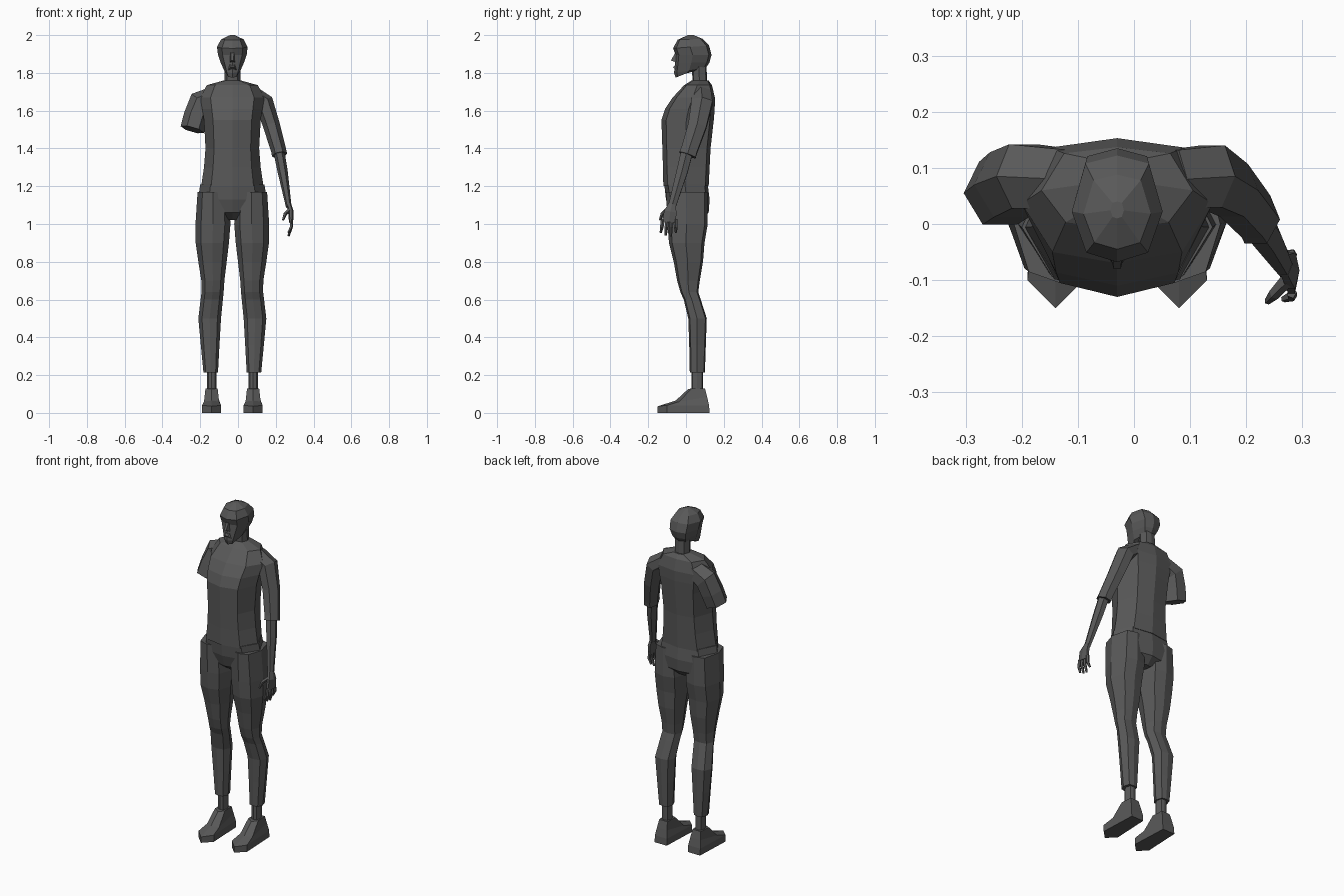
import bpy, bmesh, math
from mathutils import Vector

CX = -0.03  # body centre line

grey = bpy.data.materials.new("dark_grey")
grey.diffuse_color = (0.1, 0.1, 0.1, 1)

# half of an eight-point body section: front ridge round to back ridge
HALF = [(0, -1), (.68, -.82), (1, -.05), (.7, .85), (0, 1)]
SECTION = HALF + [(-x, y) for x, y in HALF[3:0:-1]]


def loft(name, rings):
    """Skin a list of equal rings and cap both ends."""
    bm = bmesh.new()
    rows = [[bm.verts.new(p) for p in ring] for ring in rings]
    n = len(rows[0])
    for a, b in zip(rows, rows[1:]):
        for i in range(n):
            j = (i + 1) % n
            bm.faces.new((a[i], a[j], b[j], b[i]))
    bm.faces.new(rows[0])
    bm.faces.new(rows[-1])
    bmesh.ops.recalc_face_normals(bm, faces=bm.faces)
    me = bpy.data.meshes.new(name)
    bm.to_mesh(me)
    bm.free()
    me.materials.append(grey)
    ob = bpy.data.objects.new(name, me)
    bpy.context.collection.objects.link(ob)
    return ob


def section(cx, hx, yf, yb, zf, zb=None):
    """Body section; front and back heights may differ."""
    zb = zf if zb is None else zb
    mix = lambda a, b, t: a + (b - a) * (t + 1) / 2
    return [(cx + hx * x, mix(yf, yb, y), mix(zf, zb, y)) for x, y in SECTION]


def tube(name, pts, n=6):
    """Limb along points (x, y, z, radius sideways, radius front to back)."""
    rings = []
    for i, p in enumerate(pts):
        a, b = pts[max(i - 1, 0)], pts[min(i + 1, len(pts) - 1)]
        t = (Vector(b[:3]) - Vector(a[:3])).normalized()
        u = t.cross(Vector((0, 1, 0))).normalized()
        v = t.cross(u)
        rings.append([Vector(p[:3]) + u * p[3] * math.cos(k * math.tau / n)
                      + v * p[4] * math.sin(k * math.tau / n) for k in range(n)])
    return loft(name, rings)


# shirt body: height, half width, front, back
loft("shirt", [section(CX, hx, yf, yb, z) for z, hx, yf, yb in [
    (1.20, .165, -.12, .12), (1.30, .150, -.122, .125), (1.40, .142, -.125, .13),
    (1.55, .150, -.13, .147), (1.61, .160, -.11, .152), (1.67, .170, -.07, .153),
    (1.735, .135, -.01, .137), (1.76, .045, .03, .12)]])

# hips of the trousers
loft("trouser_hips", [section(CX, hx, yf, yb, z) for z, hx, yf, yb in [
    (1.21, .17, -.115, .115), (1.13, .182, -.106, .125),
    (1.06, .13, -.085, .12), (1.02, .03, -.03, .08)]])

# legs and feet on both sides
LEG = [  # height, inner and outer offset, front, back
    (1.17, .02, .184, -.105, .115), (1.0, .010, .195, -.098, .115),
    (.90, .018, .194, -.09, .098), (.80, .03, .18, -.065, .09),
    (.70, .042, .164, -.047, .073), (.64, .046, .163, -.03, .065),
    (.60, .05, .168, -.012, .078), (.50, .06, .18, .012, .11),
    (.36, .068, .167, .017, .105), (.215, .076, .153, .02, .1)]
FOOT = [  # toe tip, side and heel points as (half width, y, z)
    [(0, -.15, 0), (.05, -.1, 0), (.04, .125, 0)],
    [(0, -.15, .035), (.05, -.1, .04), (.04, .122, .04)],
    [(0, -.055, .065), (.04, -.035, .06), (.033, .112, .085)],
    [(0, .01, .125), (.032, .03, .13), (.027, .1, .13)]]
for s, side in ((-1, "right"), (1, "left")):
    loft(side + "_trouser_leg", [
        section(CX + s * (a + b) / 2, (b - a) / 2, yf, yb, z)
        for z, a, b, yf, yb in LEG])
    fx = CX + s * .11
    loft(side + "_ankle", [section(fx, .025, .03, .09, z) for z in (.25, .11)])
    loft(side + "_foot", [
        [(fx + w * x, y, z) for w, (x, y, z) in
         zip((0, 1, 1, -1, -1), (t, m, h, h, m))] for t, m, h in FOOT])

# neck and head
loft("neck", [section(CX, .042, .035, .112, 1.74),
              section(CX, .042, .03, .108, 1.86)])
loft("head", [section(CX, *r) for r in [
    (.032, -.055, .06, 1.775, 1.82), (.043, -.063, .105, 1.80, 1.825),
    (.062, -.058, .124, 1.855, 1.855), (.076, -.055, .135, 1.895, 1.895),
    (.081, -.068, .122, 1.93, 1.945), (.06, -.045, .088, 1.975, 1.98),
    (.012, .01, .04, 2.0, 2.0)]])


# nose and lips: small wedges on the face
def wedge(name, w, y0, z_top, z_bot, tip_y, tip_z):
    loft(name, [[(CX + k * w, y0, z_top), (CX + k * w * 1.6, y0, z_bot),
                 (CX + k * w * .7, tip_y, tip_z)] for k in (-1, 1)])


wedge("nose", .009, -.05, 1.92, 1.855, -.08, 1.865)
wedge("lips", .014, -.052, 1.845, 1.815, -.069, 1.83)

# right arm, ending in a short closed sleeve
tube("right_sleeve", [(-.11, .08, 1.685, .05, .06), (-.195, .085, 1.64, .07, .066),
                      (-.222, .07, 1.57, .066, .068), (-.242, .055, 1.5, .064, .066)])

# left arm: sleeve, forearm, palm, fingers
tube("left_sleeve", [(.07, .08, 1.69, .045, .06), (.138, .085, 1.645, .05, .064),
                     (.178, .06, 1.52, .045, .056), (.215, .017, 1.39, .04, .05),
                     (.22, .008, 1.365, .041, .052)])
tube("left_forearm", [(.212, .012, 1.41, .03, .036), (.236, -.02, 1.28, .027, .034),
                      (.269, -.075, 1.09, .015, .023)])
tube("left_palm", [(.269, -.073, 1.105, .013, .022), (.28, -.083, 1.065, .015, .038),
                   (.281, -.09, 1.01, .011, .042)])
for i in range(4):
    y, tip = -.122 + .022 * i, -.134 + .027 * i
    z = (.955, .94, .935, .955)[i]
    tube("left_finger_%d" % (i + 1), [(.281, y, 1.025, .009, .011),
         (.282, (y + tip) / 2, .985, .009, .01), (.267, tip, z, .006, .006)], 5)
tube("left_thumb", [(.272, -.1, 1.075, .011, .014), (.25, -.125, 1.055, .01, .011),
                    (.238, -.138, 1.02, .006, .006)], 5)
